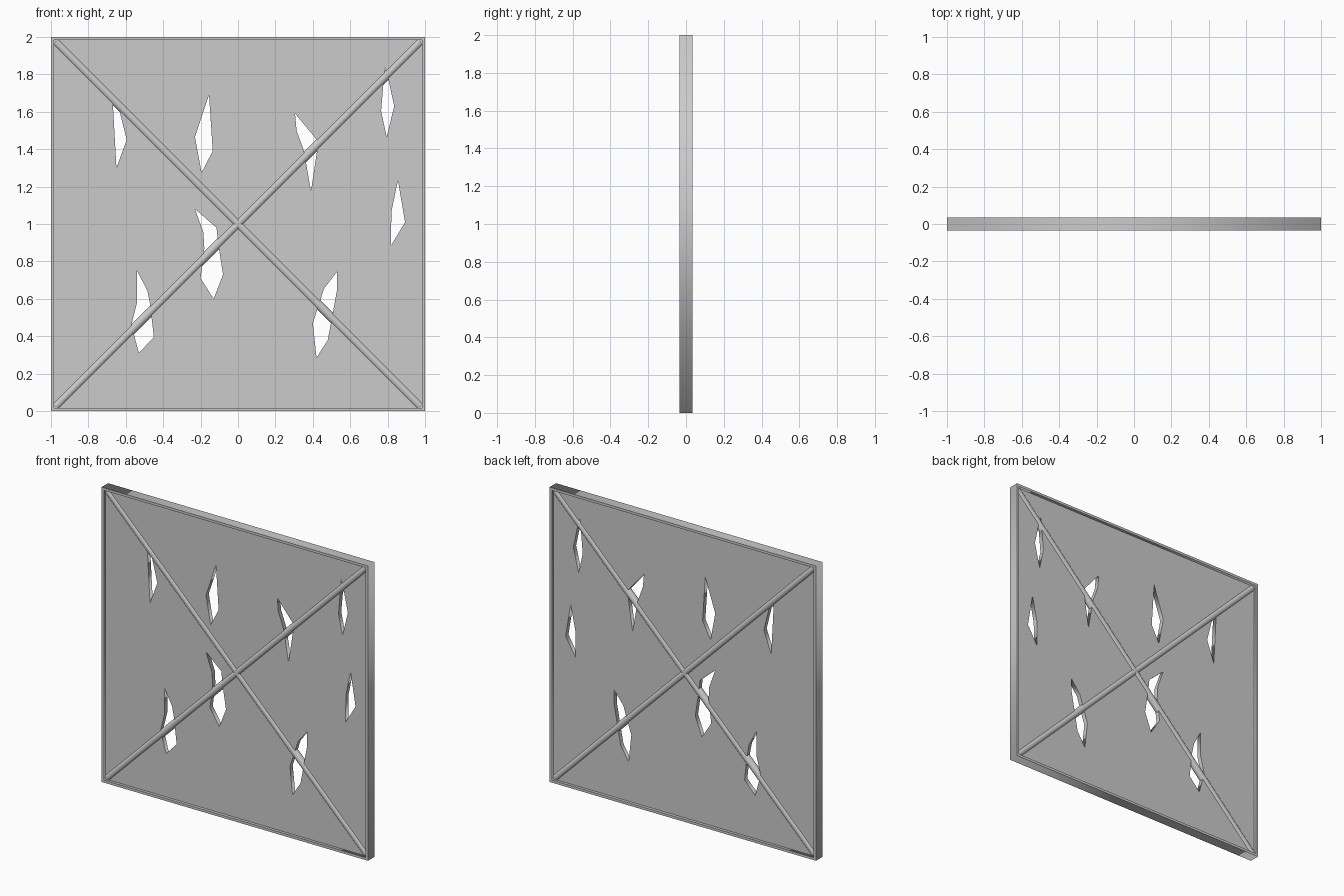
import bpy, math
from mathutils import Vector

if "Cube" in bpy.data.objects:
    bpy.data.objects.remove(bpy.data.objects["Cube"])

W = 0.017      # frame bar width
D = 0.035      # frame half depth
T = 0.015      # panel half thickness


def prism(name, loops, half):
    """Flat x-z outline with holes, thickened along y."""
    cu = bpy.data.curves.new(name, 'CURVE')
    cu.dimensions = '2D'
    cu.fill_mode = 'BOTH'
    cu.extrude = half
    for pts in loops:
        sp = cu.splines.new('POLY')
        sp.points.add(len(pts) - 1)
        for p, (x, z) in zip(sp.points, pts):
            p.co = (x, z, 0, 1)
        sp.use_cyclic_u = True
    ob = bpy.data.objects.new(name, cu)
    ob.rotation_euler = (math.pi / 2, 0, 0)
    bpy.context.collection.objects.link(ob)
    bpy.ops.object.select_all(action='DESELECT')
    bpy.context.view_layer.objects.active = ob
    ob.select_set(True)
    bpy.ops.object.convert(target='MESH')
    return bpy.context.object


def square(inset):
    a, b, t = -1 + inset, inset, 2 - inset
    return [(a, b), (-a, b), (-a, t), (a, t)]


def rod(name, a, b, r):
    a, b = Vector(a), Vector(b)
    d = b - a
    bpy.ops.mesh.primitive_cylinder_add(vertices=16, radius=r, depth=d.length,
                                        location=(a + b) / 2)
    ob = bpy.context.object
    ob.name = name
    ob.rotation_euler = d.to_track_quat('Z', 'Y').to_euler()
    bpy.ops.object.shade_smooth_by_angle()


# torn slits in the panel
slits = [
    [(-.67, 1.66), (-.65, 1.30), (-.595, 1.45), (-.64, 1.63)],
    [(-.155, 1.69), (-.135, 1.39), (-.195, 1.275), (-.23, 1.465)],
    [(.305, 1.59), (.43, 1.44), (.39, 1.175), (.353, 1.39), (.313, 1.50)],
    [(.785, 1.84), (.805, 1.77), (.835, 1.63), (.795, 1.465), (.765, 1.605)],
    [(.855, 1.235), (.893, 1.01), (.818, .885), (.82, 1.065)],
    [(-.23, 1.08), (-.115, .98), (-.105, .89), (-.08, .73), (-.13, .60),
     (-.20, .71), (-.18, .87), (-.185, .955)],
    [(-.54, .75), (-.485, .645), (-.47, .57), (-.45, .395), (-.53, .31),
     (-.57, .46), (-.54, .58)],
    [(.53, .745), (.53, .65), (.48, .38), (.42, .285), (.40, .47),
     (.433, .57), (.46, .655)],
]

# panel with slits
prism("panel", [square(W * 0.5)] + slits, T)

# border frame
prism("frame", [square(0), square(W)], D)

# diagonal braces, corner to corner through the panel
e = 0.975
for s, side in ((1, "right"), (-1, "left")):
    rod("brace_" + side, (-s * e, 0, 1 - e), (s * e, 0, 1 + e), 0.024)
